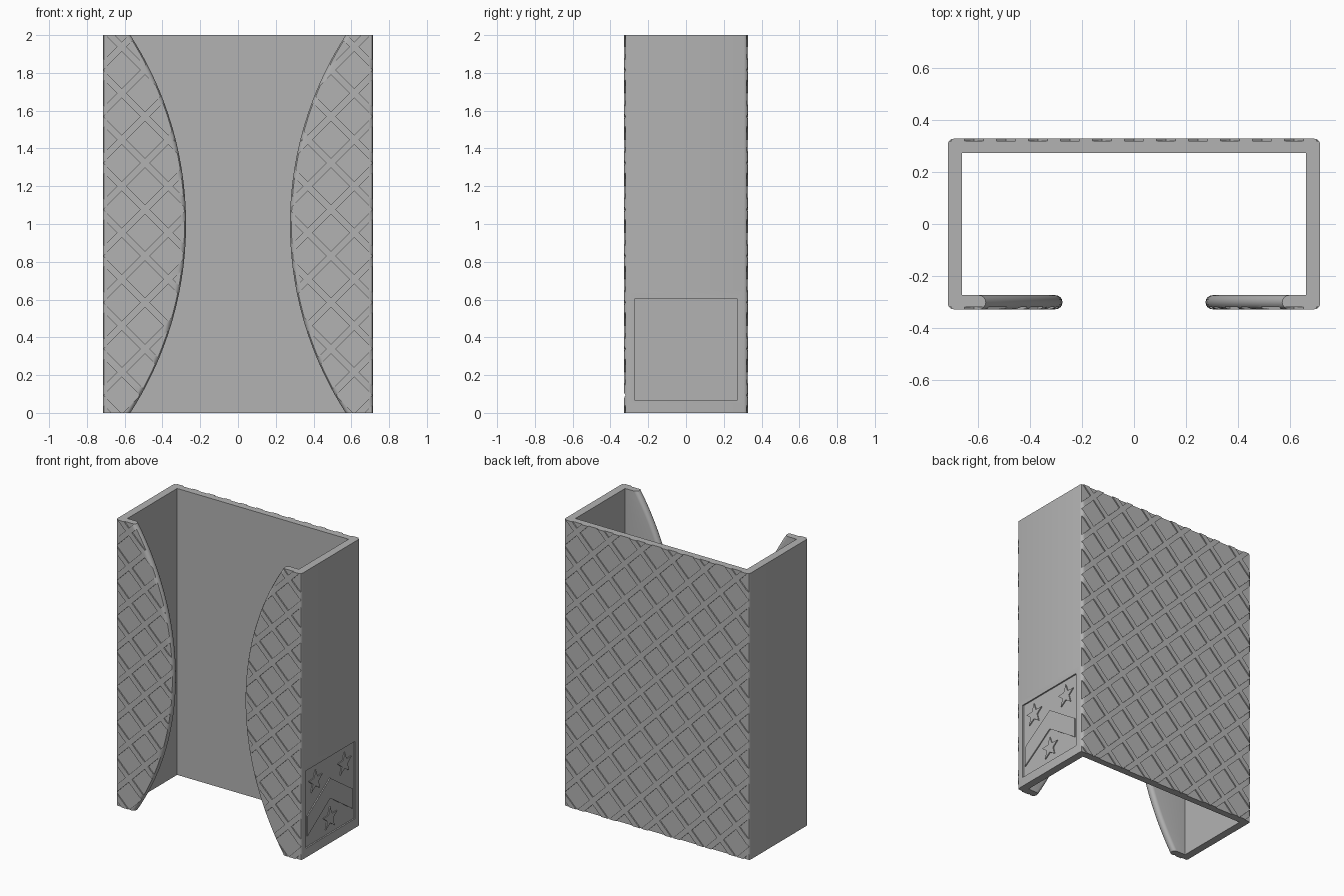
import bpy, bmesh
from math import sin, cos, pi, sqrt, radians
from mathutils import Matrix, Vector

if "Cube" in bpy.data.objects:
    bpy.data.objects.remove(bpy.data.objects["Cube"])

# Main sizes
W, D, H = 0.716, 0.328, 2.0          # half width, half depth, height
T, R = 0.054, 0.022                  # wall thickness, outer corner radius
LIP_MIN, LIP_R = 0.275, 1.842        # lip edge at mid height, lip arc radius
PITCH, RIB, CUT = 0.174, 0.036, 0.008

grey = bpy.data.materials.new("plain grey")
grey.use_nodes = True
colour = (0.45, 0.45, 0.45, 1)
grey.diffuse_color = colour
grey.node_tree.nodes["Principled BSDF"].inputs["Base Color"].default_value = colour


def make_object(name, bm):
    bmesh.ops.recalc_face_normals(bm, faces=bm.faces)
    mesh = bpy.data.meshes.new(name)
    bm.to_mesh(mesh)
    bm.free()
    mesh.materials.append(grey)
    ob = bpy.data.objects.new(name, mesh)
    bpy.context.collection.objects.link(ob)
    return ob


def arc(cx, cy, r, a0, a1, n):
    steps = [radians(a0 + (a1 - a0) * i / n) for i in range(n + 1)]
    return [(cx + r * cos(a), cy + r * sin(a)) for a in steps]


def section(z):
    """Open C-shaped cross-section with rounded lip ends at height z."""
    lip = LIP_MIN + LIP_R - sqrt(LIP_R ** 2 - (z - H / 2) ** 2)
    half = arc(W - R, D - R, R, 90, 0, 4)
    half += arc(W - R, R - D, R, 0, -90, 4)
    half += arc(lip + T / 2, T / 2 - D, T / 2, 270, 90, 8)
    half += [(W - T, T - D), (W - T, D - T)]
    return half + [(-x, y) for x, y in reversed(half)]


# Holder body: loft of cross-sections
bm = bmesh.new()
levels = 40
rings = []
for i in range(levels + 1):
    z = H * i / levels
    rings.append([bm.verts.new((x, y, z)) for x, y in section(z)])
for low, high in zip(rings, rings[1:]):
    for k in range(len(low)):
        j = (k + 1) % len(low)
        bm.faces.new((low[k], low[j], high[j], high[k]))
bm.faces.new(rings[0])
bm.faces.new(rings[-1])
body = make_object("holder_body", bm)


def add_box(bm, centre, size, turn=0):
    m = (Matrix.Translation(centre) @ Matrix.Rotation(turn, 4, "Y")
         @ Matrix.Diagonal((*size, 1)))
    bmesh.ops.create_cube(bm, size=1, matrix=m)


# Diamond grip pockets on front and back, plus side badge recess
bm = bmesh.new()
step = PITCH / sqrt(2)
cell = PITCH - RIB
for side in (-1, 1):
    for i in range(-6, 7):
        for j in range(-1, 18):
            if (i + j) % 2 == 0:
                centre = Vector((i * step, side * D, H - step / 2 - j * step))
                add_box(bm, centre, (cell, 2 * CUT, cell), pi / 4)
PANEL, PANEL_Z = 0.54, 0.335
add_box(bm, (W, 0, PANEL_Z), (0.02, PANEL, PANEL))
cutter = make_object("pocket_cutter", bm)
cutter.hide_render = True

mod = body.modifiers.new("pockets", "BOOLEAN")
mod.operation = "DIFFERENCE"
mod.solver = "EXACT"
mod.object = cutter
bpy.context.view_layer.objects.active = body
bpy.ops.object.modifier_apply(modifier=mod.name)
bpy.data.objects.remove(cutter)

bpy.ops.object.select_all(action="DESELECT")
body.select_set(True)
bpy.ops.object.shade_smooth_by_angle(angle=radians(30))


# Raised relief plates inside the side recess
def side_plate(name, outline):
    bm = bmesh.new()
    face = bm.faces.new([bm.verts.new((W - 0.0105, y, z)) for y, z in outline])
    new = bmesh.ops.extrude_face_region(bm, geom=[face])["geom"]
    verts = [v for v in new if isinstance(v, bmesh.types.BMVert)]
    bmesh.ops.translate(bm, verts=verts, vec=(0.008, 0, 0))
    return make_object(name, bm)


def star(cy, cz, r):
    return [(cy + q * sin(k * pi / 5), cz + q * cos(k * pi / 5))
            for k in range(10) for q in [r if k % 2 == 0 else r * 0.42]]


e = PANEL / 2 - 0.02
side_plate("side_chevron", [(-e, 0.28), (0, 0.45), (e, 0.28),
                            (e, 0.14), (0, 0.31), (-e, 0.14)])
for name, y, z in (("front", -0.16, 0.49), ("back", 0.16, 0.49), ("lower", 0, 0.17)):
    side_plate(name + "_star", star(y, z, 0.08))
